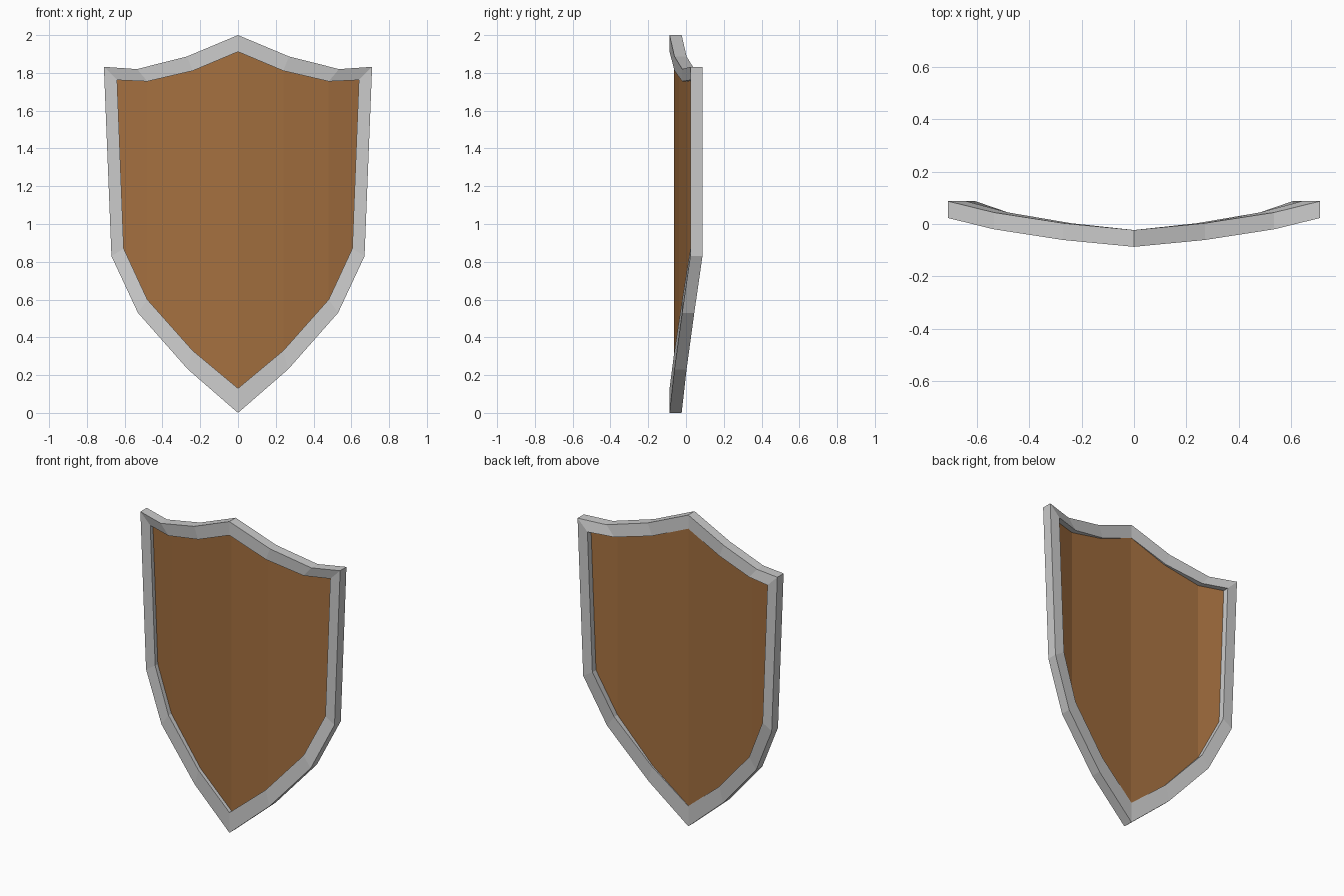
import bpy, bmesh

if "Cube" in bpy.data.objects:
    bpy.data.objects.remove(bpy.data.objects["Cube"])

# Right half of the outline, top centre to bottom tip: (x, z) and front depth
OUTER = [(0, 2.0), (0.27, 1.887), (0.535, 1.82), (0.71, 1.832),
         (0.67, 0.83), (0.53, 0.53), (0.265, 0.23), (0, 0)]
INNER = [(0, 1.912), (0.24, 1.811), (0.48, 1.755), (0.64, 1.762),
         (0.605, 0.87), (0.48, 0.60), (0.24, 0.33), (0, 0.13)]
DEPTH = [-0.087, -0.061, -0.02, 0.023, 0.023, -0.02, -0.061, -0.087]
THICK = 0.064


def mirrored_loop(points, offset):
    half = [(x, y + offset, z) for (x, z), y in zip(points, DEPTH)]
    return half + [(-x, y, z) for x, y, z in reversed(half[1:-1])]


def make_object(name, bm, colour=None):
    mesh = bpy.data.meshes.new(name)
    bm.to_mesh(mesh)
    bm.free()
    obj = bpy.data.objects.new(name, mesh)
    bpy.context.collection.objects.link(obj)
    if colour:
        mat = bpy.data.materials.new(name + "_material")
        mat.diffuse_color = colour
        mat.use_nodes = True
        mat.node_tree.nodes["Principled BSDF"].inputs["Base Color"].default_value = mat.diffuse_color
        mesh.materials.append(mat)
    return obj


# Metal rim: four mirrored loops bridged into a closed ring
bm = bmesh.new()
loops = [[bm.verts.new(p) for p in mirrored_loop(points, offset)]
         for points, offset in ((OUTER, 0), (OUTER, THICK), (INNER, THICK), (INNER, 0))]
for k in range(4):
    a, b = loops[k], loops[(k + 1) % 4]
    for i in range(len(a)):
        j = (i + 1) % len(a)
        bm.faces.new((a[i], a[j], b[j], b[i]))
bmesh.ops.recalc_face_normals(bm, faces=bm.faces)
make_object("rim", bm)

# Wooden board: vertical strips, curved front and flatter back
FRONT_Y = [-0.064, -0.037, 0.010, 0.050]
BACK_Y = [-0.025, -0.0075, 0.010]


def add_sheet(bm, depths, facing_front):
    n = len(depths)
    columns = []
    for s in range(-n + 1, n):
        i = abs(s)
        sign = -1 if s < 0 else 1
        columns.append([bm.verts.new((sign * x, depths[i], z))
                        for x, z in (INNER[i], INNER[7 - i])])
    for (t0, b0), (t1, b1) in zip(columns, columns[1:]):
        bm.faces.new((b0, b1, t1, t0) if facing_front else (b0, t0, t1, b1))


bm = bmesh.new()
add_sheet(bm, FRONT_Y, True)
add_sheet(bm, BACK_Y, False)
make_object("wooden_board", bm, (0.37, 0.16, 0.05, 1))
